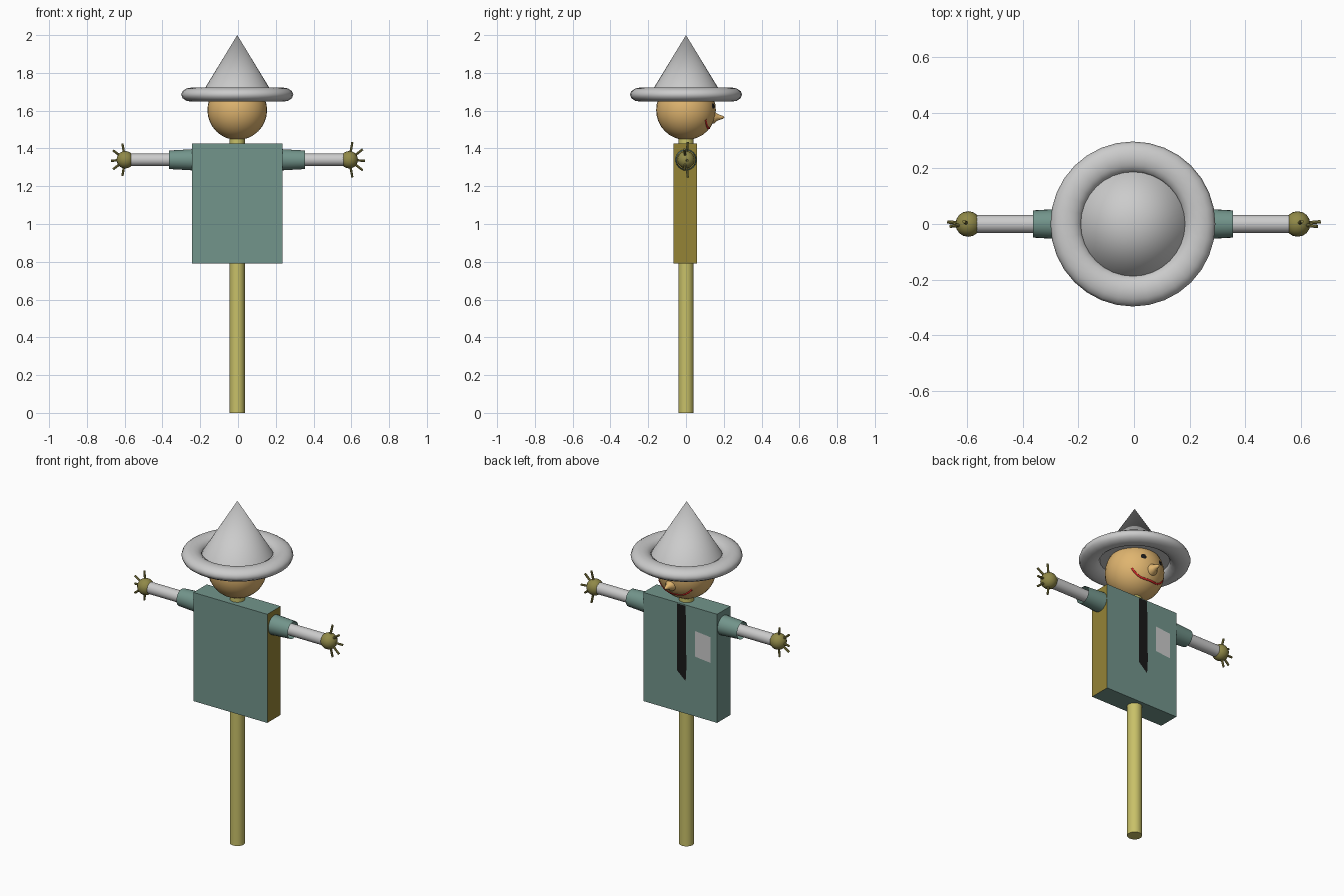
import bpy, bmesh, math
from mathutils import Vector

if "Cube" in bpy.data.objects:
    bpy.data.objects.remove(bpy.data.objects["Cube"])

CX = -0.004  # body axis


def mat(name, rgb):
    m = bpy.data.materials.new(name)
    m.diffuse_color = (*rgb, 1)
    m.use_nodes = True
    m.node_tree.nodes["Principled BSDF"].inputs["Base Color"].default_value = m.diffuse_color
    return m


GREEN = mat("green_cloth", (0.17, 0.30, 0.26))
GOLD = mat("gold_cloth", (0.30, 0.23, 0.037))
WOOD = mat("pale_wood", (0.58, 0.53, 0.14))
SKIN = mat("tan_sack", (0.74, 0.46, 0.16))
STRAW = mat("straw", (0.28, 0.25, 0.065))
BLACK = mat("black", (0.01, 0.01, 0.01))
RED = mat("red", (0.7, 0.02, 0.02))


def finish(name, material=None, smooth=True):
    o = bpy.context.object
    o.name = name
    if material:
        o.data.materials.append(material)
    if smooth:
        bpy.ops.object.shade_smooth_by_angle(angle=math.radians(35))
    return o


def tube(name, a, b, r1, r2, material=None, verts=24, cap='NGON'):
    a, b = Vector(a), Vector(b)
    d = b - a
    bpy.ops.mesh.primitive_cone_add(
        vertices=verts, radius1=r1, radius2=r2, depth=d.length, end_fill_type=cap,
        location=(a + b) / 2, rotation=d.to_track_quat('Z', 'Y').to_euler())
    return finish(name, material)


def ball(name, c, r, material, seg=24, rings=12):
    bpy.ops.mesh.primitive_uv_sphere_add(segments=seg, ring_count=rings, radius=r, location=c)
    return finish(name, material)


def decal(name, pts, y, material=None):
    me = bpy.data.meshes.new(name)
    me.from_pydata([(x, y, z) for x, z in pts], [], [range(len(pts))])
    if material:
        me.materials.append(material)
    o = bpy.data.objects.new(name, me)
    bpy.context.collection.objects.link(o)


# pole and crossbar arms
tube("pole", (CX, 0, 0), (CX, 0, 1.50), 0.04, 0.04, WOOD)
tube("arm_bar", (CX - 0.57, 0, 1.34), (CX + 0.57, 0, 1.34), 0.033, 0.033)

# shirt: green box with one gold side
bpy.ops.mesh.primitive_cube_add(size=1, location=(CX, -0.003, 1.1075))
shirt = bpy.context.object
shirt.scale = (0.478, 0.124, 0.635)
finish("shirt", GREEN, False)
shirt.data.materials.append(GOLD)
for p in shirt.data.polygons:
    if p.normal.x > 0.5:
        p.material_index = 1

# tie and pocket on the face side
decal("tie", [(0.017, 1.42), (0.017, 1.03), (-0.04, 0.98), (-0.045, 1.06), (-0.04, 1.42)], 0.0605, BLACK)
decal("pocket", [(-0.10, 1.29), (-0.10, 1.14), (-0.20, 1.13), (-0.20, 1.28)], 0.0605)

# sleeves, hands and straw fingers
for s, side in ((-1, "left"), (1, "right")):
    tube("sleeve_" + side, (CX + s * 0.22, 0, 1.34), (CX + s * 0.36, 0, 1.34),
         0.057, 0.049, GREEN, cap='NOTHING')
    c = Vector((CX + s * 0.593, 0, 1.34))
    ball("hand_" + side, c, 0.046, STRAW, 16, 10)
    reach = 0.672 - abs(c.x)
    for i, deg in enumerate((80, 38, -4, -38, -80)):
        t = math.radians(deg)
        length = reach + 0.012 * abs(math.sin(t))
        d = Vector((s * math.cos(t), 0.1 * (-1) ** i, math.sin(t))).normalized()
        tube(f"finger_{side}_{i}", c, c + d * length, 0.007, 0.006, STRAW, 8)

# head
HC = Vector((CX, 0, 1.603))
HR = 0.158
ball("head", HC, HR, SKIN, 32, 16)

# nose: lathed tapering profile pointing +y
bm = bmesh.new()
prof = [(0.035, 0.13), (0.032, 0.15), (0.019, 0.165), (0.012, 0.182), (0.007, 0.197), (0, 0.203)]
vs = [bm.verts.new((r, y, 0)) for r, y in prof]
es = [bm.edges.new(p) for p in zip(vs, vs[1:])]
bmesh.ops.spin(bm, geom=vs + es, cent=(0, 0, 0), axis=(0, 1, 0), angle=2 * math.pi, steps=16)
bmesh.ops.remove_doubles(bm, verts=bm.verts, dist=1e-5)
bmesh.ops.recalc_face_normals(bm, faces=bm.faces)
me = bpy.data.meshes.new("nose")
bm.to_mesh(me)
bm.free()
nose = bpy.data.objects.new("nose", me)
nose.location = (CX, 0, 1.565)
bpy.context.collection.objects.link(nose)
bpy.context.view_layer.objects.active = nose
bpy.ops.object.select_all(action='DESELECT')
nose.select_set(True)
finish("nose", SKIN)

# eyes: shallow caps on the head surface
for s, side in ((-1, "left"), (1, "right")):
    d = Vector((s * 0.058, 0.145, 0.022)).normalized()
    ball("eye_" + side, HC + d * (HR - 0.027), 0.03, BLACK, 16, 12)

# mouth: bevelled curve following the head
cu = bpy.data.curves.new("mouth", 'CURVE')
cu.dimensions = '3D'
cu.bevel_depth = 0.006
cu.bevel_resolution = 2
sp = cu.splines.new('POLY')
N = 17
sp.points.add(N - 1)
for i in range(N):
    u = -1 + 2 * i / (N - 1)
    dz = -0.095 + 0.045 * u ** 4
    r = math.sqrt((HR - 0.003) ** 2 - dz * dz)
    az = math.radians(46) * u
    sp.points[i].co = (CX + r * math.sin(az), r * math.cos(az), HC.z + dz, 1)
cu.materials.append(RED)
bpy.context.collection.objects.link(bpy.data.objects.new("mouth", cu))

# hat: flattened ring brim and pointed crown
bpy.ops.mesh.primitive_torus_add(major_segments=32, minor_segments=12,
                                 major_radius=0.241, minor_radius=0.056,
                                 location=(CX, 0, 1.685))
bpy.context.object.scale.z = 0.67
finish("hat_brim")
tube("hat_crown", (CX, 0, 1.685), (CX, 0, 2.0), 0.192, 0, None, 32)
